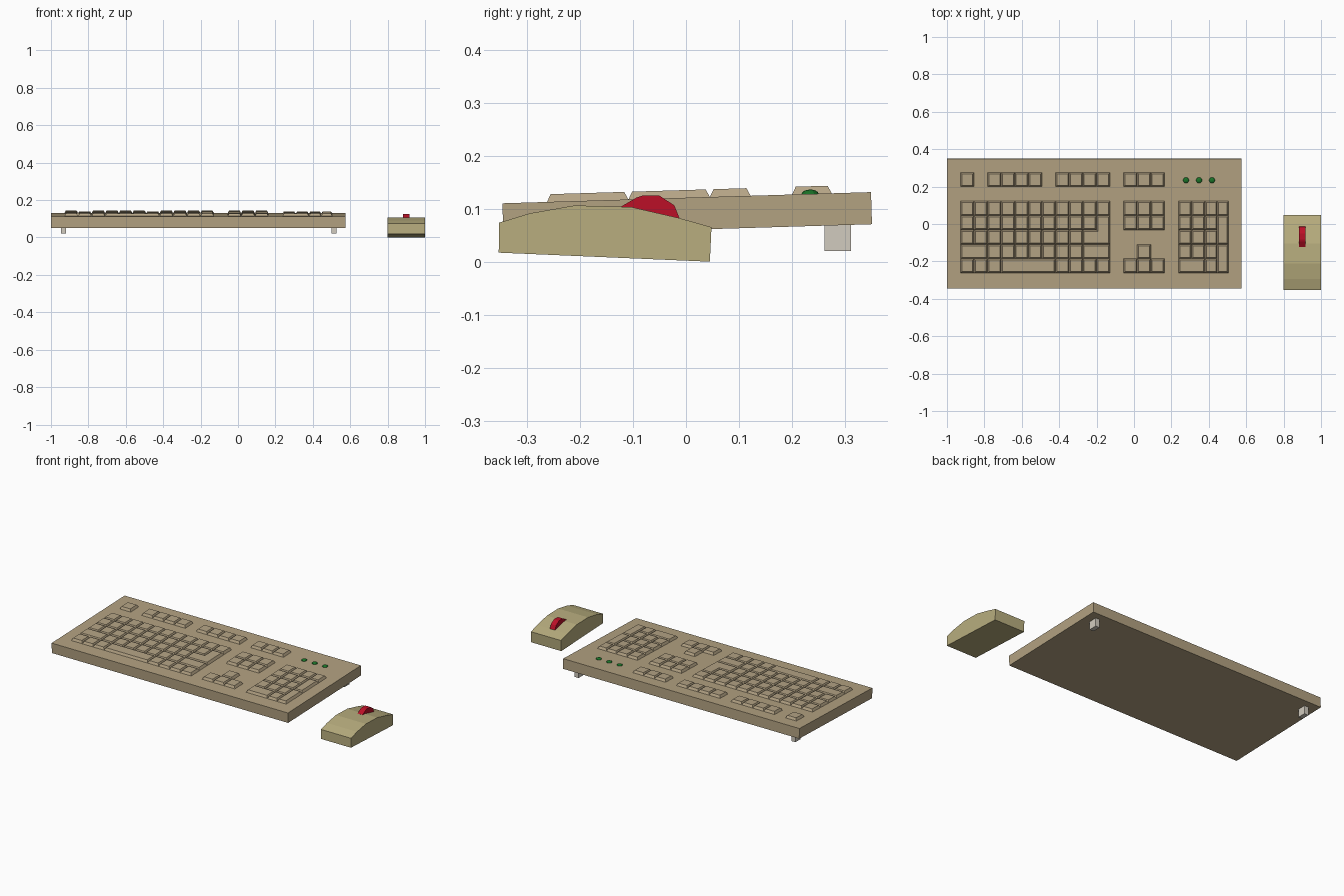
import bpy, bmesh
from mathutils import Matrix, Vector

if "Cube" in bpy.data.objects:
    bpy.data.objects.remove(bpy.data.objects["Cube"])

def material(name, rgb):
    m = bpy.data.materials.new(name)
    m.diffuse_color = (*rgb, 1)
    m.use_nodes = True
    m.node_tree.nodes["Principled BSDF"].inputs["Base Color"].default_value = m.diffuse_color
    return m

TAN = material("tan_plastic", (0.45, 0.36, 0.22))
KEY = material("key_plastic", (0.46, 0.37, 0.235))
MOUSE = material("mouse_plastic", (0.48, 0.42, 0.21))
RED = material("red_rubber", (0.5, 0.005, 0.02))
GREEN = material("green_light", (0.01, 0.17, 0.02))
PALE = material("pale_plastic", (0.64, 0.6, 0.52))

# Keyboard frame: tilted about its front top edge
FRONT = -0.346
TILT = Matrix.Translation((0, FRONT, 0.111)) @ Matrix.Rotation(0.0303, 4, 'X')

def finish(name, bm, mat, matrix=Matrix()):
    bmesh.ops.recalc_face_normals(bm, faces=bm.faces)
    me = bpy.data.meshes.new(name)
    bm.to_mesh(me)
    bm.free()
    me.materials.append(mat)
    ob = bpy.data.objects.new(name, me)
    ob.matrix_world = matrix
    bpy.context.collection.objects.link(ob)
    return ob

def loft(bm, lower, upper):
    """Closed solid between two matching loops."""
    a = [bm.verts.new(p) for p in lower]
    b = [bm.verts.new(p) for p in upper]
    n = len(a)
    bm.faces.new(a[::-1])
    bm.faces.new(b)
    for i in range(n):
        j = (i + 1) % n
        bm.faces.new((a[i], a[j], b[j], b[i]))

def box(name, lo, hi, mat, matrix=Matrix()):
    bm = bmesh.new()
    c = [(lo[0], lo[1]), (hi[0], lo[1]), (hi[0], hi[1]), (lo[0], hi[1])]
    loft(bm, [(*p, lo[2]) for p in c], [(*p, hi[2]) for p in c])
    return finish(name, bm, mat, matrix)

def side_profile(name, pts, x0, x1, mat):
    bm = bmesh.new()
    loft(bm, [(x0, *p) for p in pts], [(x1, *p) for p in pts])
    return finish(name, bm, mat)

def keycap(bm, outline, taper=0.0075, height=0.0145):
    """Tapered key from a counter-clockwise right-angled outline."""
    pts = [Vector((x, y - FRONT)) for x, y in outline]
    top = []
    for i, p in enumerate(pts):
        d0 = (p - pts[i - 1]).normalized()
        d1 = (pts[(i + 1) % len(pts)] - p).normalized()
        q = p + taper * Vector((-d0.y - d1.y, d0.x + d1.x))
        top.append((q.x, q.y, height))
    loft(bm, [(p.x, p.y, 0) for p in pts], top)

def rect(x0, y0, x1, y1):
    return [(x0, y0), (x1, y0), (x1, y1), (x0, y1)]

def key_block(name, outlines):
    bm = bmesh.new()
    for o in outlines:
        keycap(bm, o)
    return finish(name, bm, KEY, TILT)

def col(c):
    return -0.928 + 0.0727 * c

def row(r):
    return 0.122 - 0.0768 * r

def cell(c, r, w=1, h=1):
    return rect(col(c), row(r + h), col(c + w), row(r))

# Keyboard body and rear feet
box("keyboard_body", (-1, 0, -0.0605), (0.575, 0.695, 0), TAN, TILT)
for side, x in (("left", -0.947), ("right", 0.499)):
    box(side + "_foot", (x, 0.261, 0.021), (x + 0.027, 0.311, 0.075), PALE)

# Function keys
key_block("function_keys", [rect(col(c), 0.2, col(c + 1), 0.275)
          for c in (0, 2, 3, 4, 5, 7, 8, 9, 10, 12, 13, 14)])

# Main typing keys: (column, row, width)
main = [(c, 0, 1) for c in range(11)] + [(c, 1, 1) for c in range(10)]
main += [(c, 2, 1) for c in range(9)]
main += [(0, 3, 2)] + [(c, 3, 1) for c in range(2, 9)] + [(9, 3, 2)]
main += [(c, 4, 1) for c in (0, 1, 2, 7, 8, 9, 10)] + [(3, 4, 4)]
enter = [(col(9), row(3)), (col(11), row(3)), (col(11), row(1)),
         (col(10), row(1)), (col(10), row(2)), (col(9), row(2))]
key_block("main_keys", [cell(*k) for k in main] + [enter])

# Navigation and arrow keys
key_block("navigation_keys", [cell(c, r) for c in (12, 13, 14) for r in (0, 1)])
key_block("arrow_keys", [cell(13, 3)] + [cell(c, 4) for c in (12, 13, 14)])

# Number pad with two tall keys and a wide zero
edges = [0.238, 0.308, 0.379, 0.445, 0.505]
pad = [(c, r, 1, 1) for c in range(3) for r in range(4)]
pad += [(3, 0, 1, 1), (3, 1, 1, 2), (3, 3, 1, 2), (0, 4, 2, 1), (2, 4, 1, 1)]
key_block("number_pad", [rect(edges[c], row(r + h), edges[c + w], row(r))
                         for c, r, w, h in pad])

# Status lights
for i, x in enumerate((0.278, 0.348, 0.417)):
    bm = bmesh.new()
    bmesh.ops.create_uvsphere(bm, u_segments=12, v_segments=8, radius=0.016)
    bmesh.ops.scale(bm, vec=(1, 1, 0.52), verts=bm.verts)
    finish(f"status_light_{i + 1}", bm, GREEN,
           TILT @ Matrix.Translation((x, 0.234 - FRONT, 0)))

# Mouse body and scroll wheel
side_profile("mouse_body", [(-0.353, 0.018), (0.045, 0.001), (0.048, 0.066),
             (-0.012, 0.083), (-0.103, 0.104), (-0.21, 0.107),
             (-0.295, 0.092), (-0.352, 0.0745)], 0.8, 1.0, MOUSE)
side_profile("scroll_wheel", [(-0.108, 0.085), (-0.03, 0.07), (-0.012, 0.082),
             (-0.022, 0.107), (-0.05, 0.1255), (-0.082, 0.1255),
             (-0.093, 0.122), (-0.122, 0.105)], 0.882, 0.916, RED)
